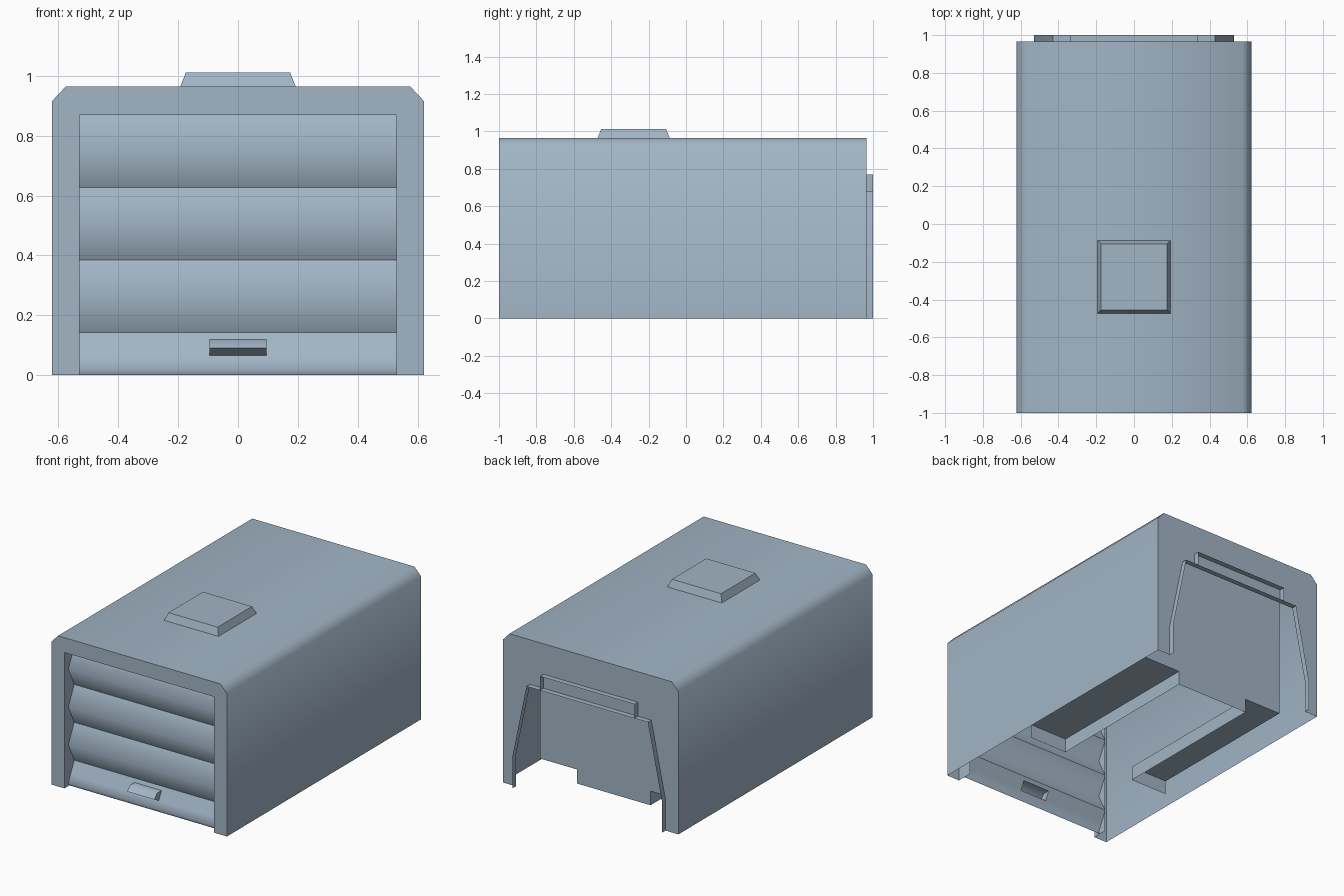
import bpy, bmesh, math

if "Cube" in bpy.data.objects:
    bpy.data.objects.remove(bpy.data.objects["Cube"])

paint = bpy.data.materials.new("blue_grey")
paint.diffuse_color = (0.36, 0.46, 0.56, 1)
paint.use_nodes = True
paint.node_tree.nodes["Principled BSDF"].inputs["Base Color"].default_value = paint.diffuse_color


def mirror(half):
    """Right half of a profile (x, z), from bottom to top -> full arch."""
    return half + [(-x, z) for x, z in reversed(half)]


def build(name, faces, recalc=False):
    """Join polygons (lists of points) into one smooth-by-angle object."""
    bm = bmesh.new()
    for f in faces:
        bm.faces.new([bm.verts.new(p) for p in f])
    bmesh.ops.remove_doubles(bm, verts=bm.verts, dist=1e-5)
    if recalc:
        bmesh.ops.recalc_face_normals(bm, faces=bm.faces)
    me = bpy.data.meshes.new(name)
    bm.to_mesh(me)
    bm.free()
    me.materials.append(paint)
    ob = bpy.data.objects.new(name, me)
    bpy.context.collection.objects.link(ob)
    bpy.ops.object.select_all(action='DESELECT')
    ob.select_set(True)
    bpy.context.view_layer.objects.active = ob
    bpy.ops.object.shade_smooth_by_angle(angle=math.radians(60))
    return ob


def sheet(profile, y0, y1):
    """Open xz profile swept along y; right-to-left arches face outward."""
    return [[(a[0], y0, a[1]), (a[0], y1, a[1]), (b[0], y1, b[1]), (b[0], y0, b[1])]
            for a, b in zip(profile, profile[1:])]


def flip(faces):
    return [f[::-1] for f in faces]


def slat(profile, x0, x1):
    """yz profile (bottom to top) swept across x, facing the front."""
    return [[(x0, *a), (x1, *a), (x1, *b), (x0, *b)] for a, b in zip(profile, profile[1:])]


FRONT, BACK, PLATE = -1.0, 0.965, 0.73
W = 0.53                       # half width of both openings
outer = mirror([(0.622, 0), (0.622, 0.915), (0.575, 0.965)])
inner = mirror([(W, 0), (W, 0.87)])
cab = mirror([(W, 0), (W, 0.2), (0.43, 0.68)])
brow = mirror([(0.335, 0.68), (0.335, 0.77)])

# outer walls and roof, with front and back rims around their openings
front_rim = [(x, FRONT, z) for x, z in outer + inner[::-1]]
back_rim = [(x, BACK, z) for x, z in outer + cab[::-1]]
build("box_shell", sheet(outer, FRONT, BACK) + [front_rim[::-1], back_rim], recalc=True)

# door jamb between the front rim and the roller door
build("door_jamb", flip(sheet(inner, FRONT, -0.90)))

# raised lip around the back opening and the smaller one above it
build("back_lip", sheet(cab, BACK, 1.0))
build("upper_lip", sheet(brow, BACK, 1.0))

# bulkhead set inside the back opening, notched for the wheel wells
wx, wz, wy = 0.26, 0.09, -0.33
bulk = mirror([(wx, 0), (wx, wz), (0.525, wz), (0.525, 0.87)])
build("bulkhead", [[(x, PLATE, z) for x, z in bulk][::-1]])

# wheel wells
for side, s in (("right", 1), ("left", -1)):
    a, b = s * wx, s * 0.525
    faces = [
        [(a, wy, wz), (a, PLATE, wz), (b, PLATE, wz), (b, wy, wz)],
        [(a, wy, 0), (a, PLATE, 0), (a, PLATE, wz), (a, wy, wz)],
        [(a, wy, 0), (a, wy, wz), (b, wy, wz), (b, wy, 0)],
    ]
    build("wheel_well_" + side, faces if s > 0 else flip(faces))

# roller door slats, each folded outward at mid height
valley, peak, step = -0.90, -0.96, 0.2425
slope = (valley - peak) / (step / 2)
for i in range(3):
    top = 0.87 - i * step
    build(f"door_slat_{i + 1}",
          slat([(valley, top - step), (peak, top - step / 2), (valley, top)], -W, W))

# bottom slat, cut off at the ground and open behind the handle
top = 0.87 - 3 * step
mid = top - step / 2
face_y = lambda z: peak + slope * abs(z - mid)
rows = [(face_y(z), z) for z in (0, mid, 0.065, 0.12, top)]
hw = 0.096
faces = []
for x0, x1 in ((-W, -hw), (-hw, hw), (hw, W)):
    column = slat(rows, x0, x1)
    if x0 == -hw:
        del column[2]
    faces += column
build("door_slat_4", faces)

# door handle, a hollow wedge over the opening
prof = [(face_y(0.065), 0.065), (-0.985, 0.09), (-0.955, 0.12), (face_y(0.12), 0.12)]
build("door_handle", slat(prof, -hw, hw)
      + [[(hw, *p) for p in prof][::-1], [(-hw, *p) for p in prof]])

# roof vent
c = [(-1, -1), (1, -1), (1, 1), (-1, 1)]
lo = [(0.193 * x, -0.28 + 0.193 * y, 0.964) for x, y in c]
hi = [(0.174 * x, -0.28 + 0.174 * y, 1.012) for x, y in c]
build("roof_vent", [hi] + [[lo[i], lo[(i + 1) % 4], hi[(i + 1) % 4], hi[i]] for i in range(4)])
